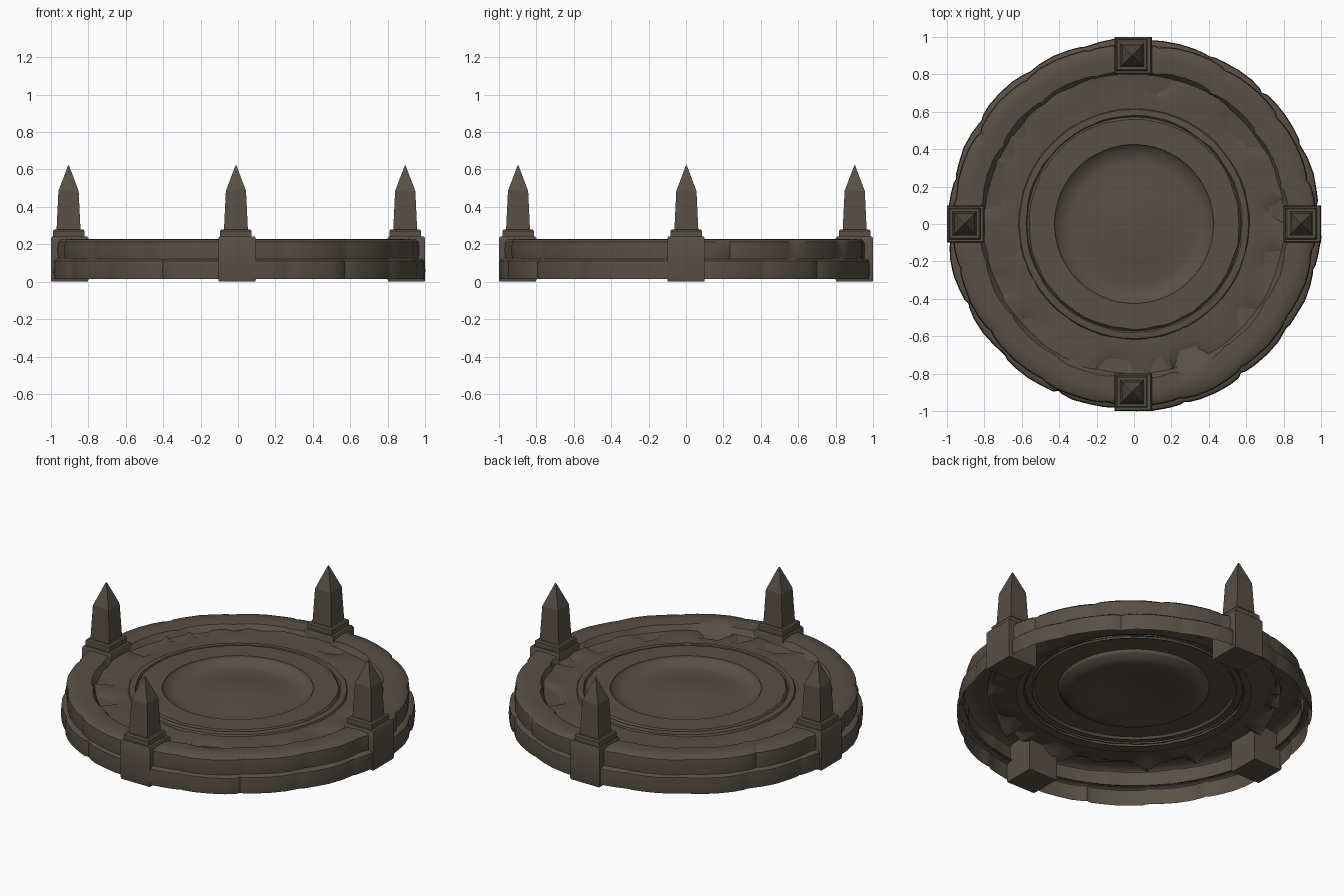
import bpy, bmesh, math, random
from mathutils import Vector

if "Cube" in bpy.data.objects:
    bpy.data.objects.remove(bpy.data.objects["Cube"])

random.seed(7)
TAU = math.tau
stone = bpy.data.materials.new("weathered brown stone")
stone.diffuse_color = (0.098, 0.079, 0.060, 1)
stone.use_nodes = True
stone.node_tree.nodes["Principled BSDF"].inputs["Base Color"].default_value = stone.diffuse_color


def finish(name, bm, angle=35):
    me = bpy.data.meshes.new(name)
    bm.to_mesh(me)
    bm.free()
    me.materials.append(stone)
    ob = bpy.data.objects.new(name, me)
    bpy.context.collection.objects.link(ob)
    bpy.ops.object.select_all(action='DESELECT')
    ob.select_set(True)
    bpy.context.view_layer.objects.active = ob
    bpy.ops.object.shade_smooth_by_angle(angle=math.radians(angle))
    return ob


def lathe(name, profile, angles, offset=lambda i, j: (0, 0), angle=35):
    """Open ring; profile runs from bottom/outside to top/inside."""
    bm = bmesh.new()
    rows = []
    for i, a in enumerate(angles):
        row = []
        for j, (r, z) in enumerate(profile):
            dr, dz = offset(i, j)
            row.append(bm.verts.new(((r + dr) * math.cos(a), (r + dr) * math.sin(a), z + dz)))
        rows.append(row)
    n = len(angles)
    for i in range(n):
        p, q = rows[i], rows[(i + 1) % n]
        for j in range(len(profile) - 1):
            bm.faces.new((p[j], q[j], q[j + 1], p[j + 1]))
    bmesh.ops.remove_doubles(bm, verts=bm.verts, dist=1e-5)
    return finish(name, bm, angle)


def even(n):
    return [TAU * i / n for i in range(n)]


def course(name, profile, blocks, worn, phase):
    """Ring of worn stone blocks with shallow notches at the joints."""
    angles, shift = [], []
    w = TAU / blocks
    for b in range(blocks):
        start = phase + b * w
        bulge = random.uniform(-0.008, 0.004)
        for f, d in ((0.0, -0.009), (0.07, -0.002), (0.25, 0.003), (0.5, 0.005),
                     (0.75, 0.002), (0.92, -0.004)):
            angles.append(start + f * w)
            shift.append(bulge + d + random.uniform(-0.003, 0.003))
    return lathe(name, profile, angles,
                 lambda i, j: (shift[i] if j in worn else 0, 0), 40)


# outer wall: two courses, open underneath
course("lower_wall_course", [(0.993, 0.014), (0.997, 0.06), (0.993, 0.112), (0.983, 0.12), (0.955, 0.122)],
       18, (0, 1, 2, 3), 0.1)
# upper course: the rim rolls over inward and slopes under the paving
course("upper_wall_course", [(0.966, 0.118), (0.97, 0.17), (0.966, 0.213), (0.953, 0.225),
                             (0.89, 0.229), (0.825, 0.223), (0.80, 0.19), (0.66, 0.172)],
       16, (0, 1, 2, 3, 5), 0.25)

# broken paving between the wall and the inner ring
N = 72
chips = {i: random.uniform(-0.07, -0.03) for i in random.sample(range(N), 20)}


def rubble(i, j):
    if j == 0:
        return 0, random.uniform(-0.012, 0.008) + chips.get(i, 0)
    if j == 1:
        return random.uniform(-0.02, 0.02), random.uniform(-0.006, 0.006) + 0.6 * chips.get(i, 0)
    return 0, random.uniform(-0.003, 0.003)


lathe("broken_paving", [(0.825, 0.198), (0.76, 0.198), (0.69, 0.196), (0.61, 0.194)], even(N), rubble, 30)

# raised inner ring with a groove
lathe("inner_ring", [(0.622, 0.183), (0.612, 0.205), (0.578, 0.208), (0.572, 0.198), (0.562, 0.212),
                     (0.425, 0.212), (0.42, 0.195)], even(64),
      lambda i, j: (random.uniform(-0.004, 0.004) if j in (0, 2, 4) else 0, 0))

# shallow dished floor with a raised middle
lathe("dished_floor", [(0.423, 0.203), (0.39, 0.172), (0.33, 0.164), (0.22, 0.177), (0.125, 0.192), (0.0, 0.198)],
      even(36), angle=60)


def frustum(bm, c, levels):
    """Stacked square sections (half width, z), capped at both ends."""
    rows = [[bm.verts.new((c.x + sx * h, c.y + sy * h, z))
             for sx, sy in ((-1, -1), (1, -1), (1, 1), (-1, 1))] for h, z in levels]
    sides = []
    for p, q in zip(rows, rows[1:]):
        sides.append([bm.faces.new((p[k], p[(k + 1) % 4], q[(k + 1) % 4], q[k])) for k in range(4)])
    bm.faces.new(rows[0][::-1])
    bm.faces.new(rows[-1])
    return sides


# four pedestals with caps and obelisks
for name, x, y in (("front", -0.005, -0.9), ("back", -0.005, 0.9), ("left", -0.9, 0), ("right", 0.9, 0)):
    c = Vector((x, y, 0))
    top = c + Vector((-0.006, 0.002, 0))
    bm = bmesh.new()
    frustum(bm, c, [(0.097, 0.0), (0.1, 0.01), (0.1, 0.232), (0.094, 0.242)])
    finish(name + "_pedestal", bm)
    bm = bmesh.new()
    frustum(bm, top, [(0.084, 0.24), (0.084, 0.272), (0.077, 0.28)])
    finish(name + "_cap", bm)
    bm = bmesh.new()
    sides = frustum(bm, top, [(0.064, 0.278), (0.054, 0.485), (0.003, 0.62)])
    bmesh.ops.inset_individual(bm, faces=sides[0], thickness=0.018, depth=-0.01)
    finish(name + "_obelisk", bm, 25)
